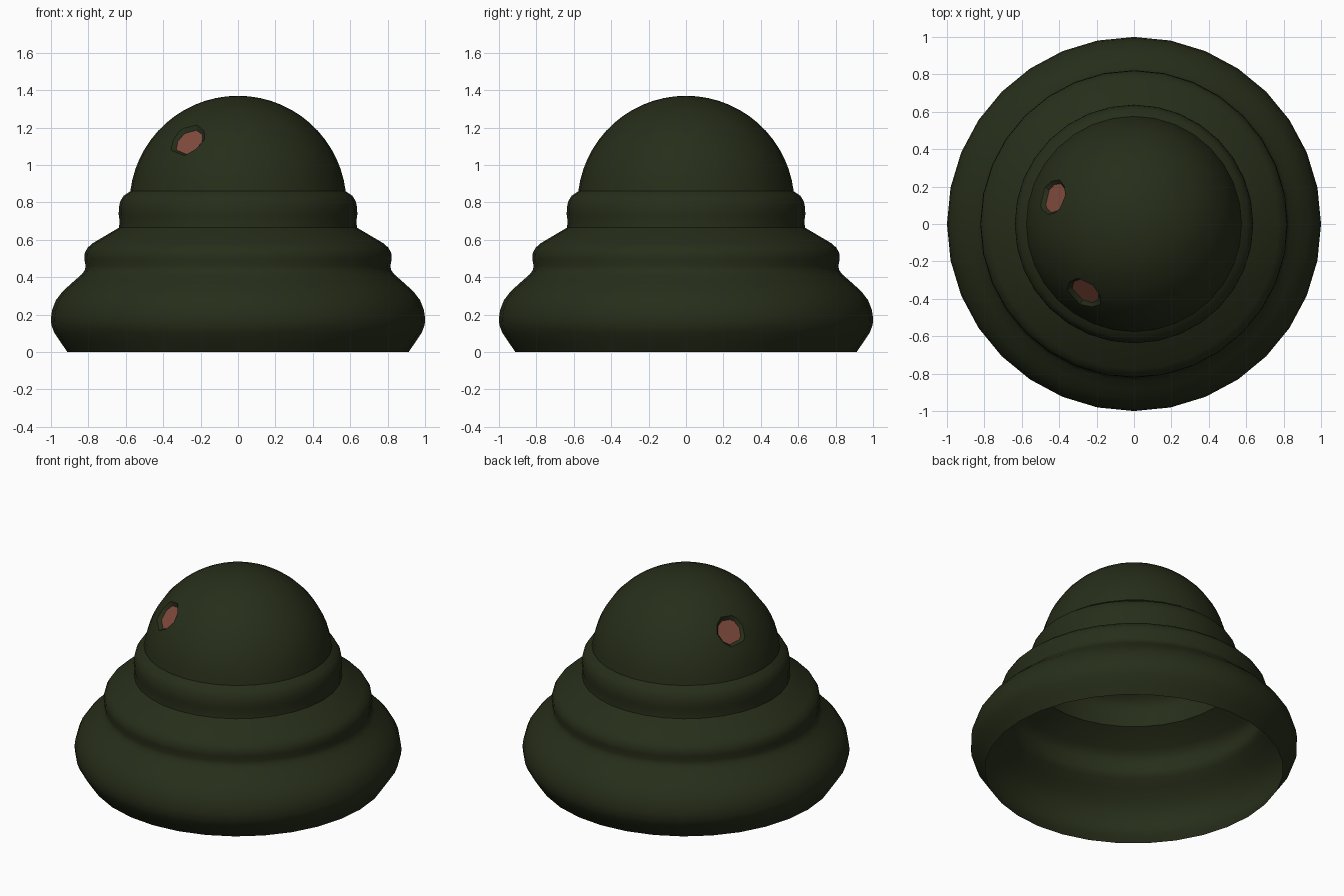
import bpy, bmesh, math
from mathutils import Vector

if "Cube" in bpy.data.objects:
    bpy.data.objects.remove(bpy.data.objects["Cube"])

SIDES = 32
CENTRE = Vector((0, 0, 0.79))   # centre of the dome sphere
R = 0.58


def material(name, rgb):
    m = bpy.data.materials.new(name)
    m.diffuse_color = (*rgb, 1)
    m.use_nodes = True
    m.node_tree.nodes["Principled BSDF"].inputs["Base Color"].default_value = m.diffuse_color
    return m


def finish(name, bm, mat, angle=42):
    me = bpy.data.meshes.new(name)
    bm.to_mesh(me)
    bm.free()
    ob = bpy.data.objects.new(name, me)
    bpy.context.collection.objects.link(ob)
    me.materials.append(mat)
    bpy.ops.object.select_all(action='DESELECT')
    ob.select_set(True)
    bpy.context.view_layer.objects.active = ob
    bpy.ops.object.shade_smooth_by_angle(angle=math.radians(angle))
    return ob


def lathe(profile, sides=SIDES):
    bm = bmesh.new()
    vs = [bm.verts.new((r, 0, z)) for r, z in profile]
    es = [bm.edges.new(p) for p in zip(vs, vs[1:])]
    bmesh.ops.spin(bm, geom=vs + es, axis=(0, 0, 1), cent=(0, 0, 0),
                   angle=math.tau, steps=sides, use_merge=True)
    bmesh.ops.remove_doubles(bm, verts=bm.verts, dist=1e-4)
    bmesh.ops.recalc_face_normals(bm, faces=bm.faces)
    # open shells: make the wall normals point outwards
    if sum(f.normal.dot(Vector((f.calc_center_median().x, f.calc_center_median().y, 0)))
           for f in bm.faces) < 0:
        bmesh.ops.reverse_faces(bm, faces=bm.faces)
    return bm


skin = material("dark_green", (0.020, 0.027, 0.010))
eye_mat = material("clay_red", (0.22, 0.07, 0.045))

# lower body: two bulging tiers, open underneath
finish("lower_body", lathe([
    (0.912, 0), (0.95, 0.055), (0.983, 0.105), (0.998, 0.145), (1.0, 0.18),
    (0.994, 0.225), (0.973, 0.278), (0.936, 0.326), (0.885, 0.372),
    (0.838, 0.413), (0.82, 0.435), (0.814, 0.46), (0.822, 0.495),
    (0.819, 0.53), (0.804, 0.558), (0.775, 0.583), (0.636, 0.665)]), skin)

# collar under the dome
finish("collar", lathe([
    (0.636, 0.665), (0.633, 0.70), (0.638, 0.735), (0.637, 0.77),
    (0.63, 0.805), (0.612, 0.835), (0.573, 0.861)]), skin)

# dome, then two eye sockets cut into it
low = math.asin((0.861 - CENTRE.z) / R)
steps = [low + (math.pi / 2 - low) * i / 14 for i in range(15)]
dome = lathe([(R * math.cos(a), CENTRE.z + R * math.sin(a)) for a in steps])

EYE_R, RIM_R, DEPTH = 0.081, 0.107, 0.552
for azimuth in (161.6, 234.2):
    d = Vector((1, 0, 0))
    el, az = math.radians(36.8), math.radians(azimuth)
    d = Vector((math.cos(el) * math.cos(az), math.cos(el) * math.sin(az), math.sin(el)))
    cut = bmesh.ops.bisect_plane(
        dome, geom=dome.verts[:] + dome.edges[:] + dome.faces[:], dist=1e-5,
        plane_co=CENTRE + d * math.sqrt(R * R - RIM_R ** 2), plane_no=d, clear_outer=True)
    rim = [e for e in cut["geom_cut"] if isinstance(e, bmesh.types.BMEdge)]
    # slanting socket wall
    ring = bmesh.ops.extrude_edge_only(dome, edges=rim)["geom"]
    floor = CENTRE + d * DEPTH
    for v in (g for g in ring if isinstance(g, bmesh.types.BMVert)):
        out = v.co - CENTRE
        out = (out - d * out.dot(d)).normalized()
        v.co = floor + out * EYE_R

    # flat eye seated in the socket
    eye = bmesh.new()
    bmesh.ops.create_circle(eye, cap_ends=True, segments=32, radius=EYE_R + 0.001)
    bmesh.ops.rotate(eye, verts=eye.verts, matrix=d.to_track_quat('Z', 'Y').to_matrix())
    bmesh.ops.translate(eye, verts=eye.verts, vec=floor)
    finish("eye", eye, eye_mat)

bmesh.ops.recalc_face_normals(dome, faces=dome.faces)
top = max(dome.faces, key=lambda f: f.calc_center_median().z)
if top.normal.z < 0:
    bmesh.ops.reverse_faces(dome, faces=dome.faces)
finish("dome", dome, skin, 30)
